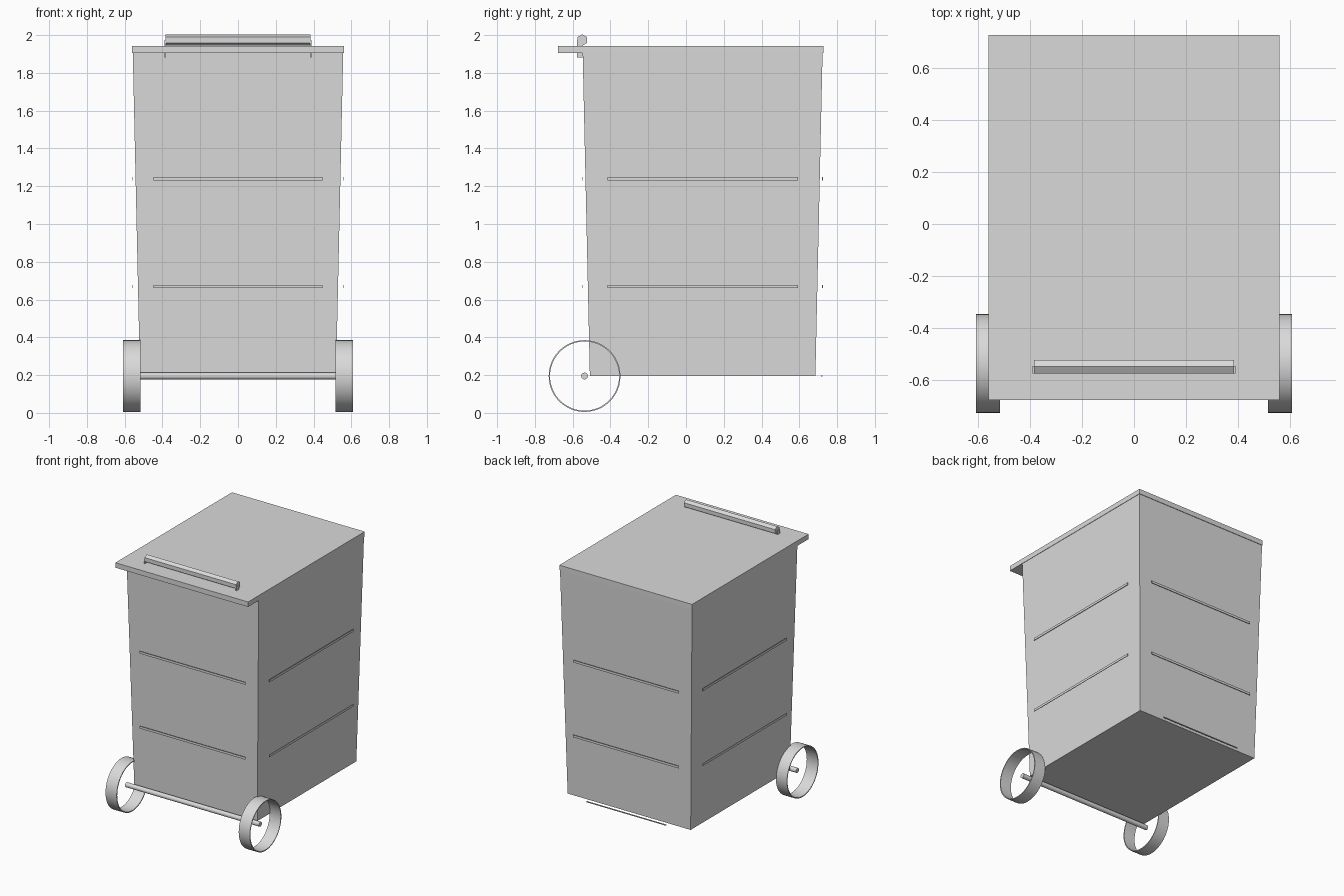
import bpy, bmesh, math
from mathutils import Matrix, Vector

if "Cube" in bpy.data.objects:
    bpy.data.objects.remove(bpy.data.objects["Cube"], do_unlink=True)

GREY = (0.7, 0.7, 0.7, 1)
grey = bpy.data.materials.new("plain grey")
grey.use_nodes = True
grey.diffuse_color = GREY
grey.node_tree.nodes["Principled BSDF"].inputs["Base Color"].default_value = GREY


def finish(name, bm):
    bmesh.ops.recalc_face_normals(bm, faces=bm.faces)
    mesh = bpy.data.meshes.new(name)
    bm.to_mesh(mesh)
    bm.free()
    mesh.materials.append(grey)
    obj = bpy.data.objects.new(name, mesh)
    bpy.context.collection.objects.link(obj)
    return obj


def box(name, low, high, taper=None):
    """Box between two corners; taper moves the lower ring inward in x and y."""
    low, high = Vector(low), Vector(high)
    mid, size = (low + high) / 2, high - low
    bm = bmesh.new()
    bmesh.ops.create_cube(bm, size=1)
    for v in bm.verts:
        v.co = mid + v.co * size
        if taper and v.co.z < mid.z:
            v.co.x -= math.copysign(taper, v.co.x - mid.x)
            v.co.y -= math.copysign(taper, v.co.y - mid.y)
    return finish(name, bm)


def bar(name, length, radius, sides, y, z, spin=0):
    """Cylinder lying along x."""
    bm = bmesh.new()
    turn = (Matrix.Translation((0, y, z)) @ Matrix.Rotation(math.pi / 2, 4, 'Y')
            @ Matrix.Rotation(spin, 4, 'Z'))
    bmesh.ops.create_cone(bm, cap_ends=True, segments=sides, radius1=radius,
                          radius2=radius, depth=length, matrix=turn)
    return finish(name, bm)


def smooth(obj):
    bpy.ops.object.select_all(action='DESELECT')
    obj.select_set(True)
    bpy.context.view_layer.objects.active = obj
    bpy.ops.object.shade_smooth_by_angle(angle=math.radians(35))


def hoop(name, x, y, z, outer, inner, width, sides=48):
    """Thin-walled open ring, spun around the x axis."""
    bm = bmesh.new()
    ring = [bm.verts.new((x + dx, y, z + r)) for dx, r in
            ((-width / 2, inner), (width / 2, inner), (width / 2, outer), (-width / 2, outer))]
    edges = [bm.edges.new((ring[i], ring[(i + 1) % 4])) for i in range(4)]
    bmesh.ops.spin(bm, geom=ring + edges, cent=(x, y, z), axis=(1, 0, 0),
                   angle=math.tau, steps=sides, use_merge=True)
    bmesh.ops.remove_doubles(bm, verts=bm.verts, dist=0.0001)
    return finish(name, bm)


# Tapered bin body and flat overhanging lid
W, FRONT, BACK = 0.557, -0.547, 0.723
box("bin_body", (-W, FRONT, 0.196), (W, BACK, 1.906), taper=0.038)
box("lid", (-0.56, -0.678, 1.905), (0.56, 0.727, 1.943))

# Hexagonal lid handle with two thin brackets
HY = -0.549
bar("handle", 0.77, 0.03, 6, HY, 1.974, math.pi / 2)
for side, x in (("left", 0.386), ("right", -0.386)):
    box(f"handle_bracket_{side}", (x - 0.004, -0.576, 1.882), (x + 0.004, -0.546, 1.974))

# Two bands of thin ribs around the body, set in line with the top rim
T = 0.002
for level, z in (("lower", 0.669), ("upper", 1.24)):
    for side, y in (("front", FRONT), ("back", BACK)):
        box(f"{level}_rib_{side}", (-0.447, y - T, z - 0.009), (0.447, y + T, z + 0.009))
    for side, x in (("left", W), ("right", -W)):
        box(f"{level}_rib_{side}", (x - T, -0.416, z - 0.009), (x + T, 0.594, z + 0.009))

# Slim strip behind the bottom edge
box("bottom_strip", (-0.335, 0.714, 0.193), (0.335, 0.722, 0.199))

# Axle and open wheels
AY, AZ = -0.537, 0.195
smooth(bar("axle", 1.13, 0.018, 24, AY, AZ))
for side, x in (("left", 0.562), ("right", -0.562)):
    smooth(hoop(f"wheel_{side}", x, AY, AZ, 0.19, 0.183, 0.094))
